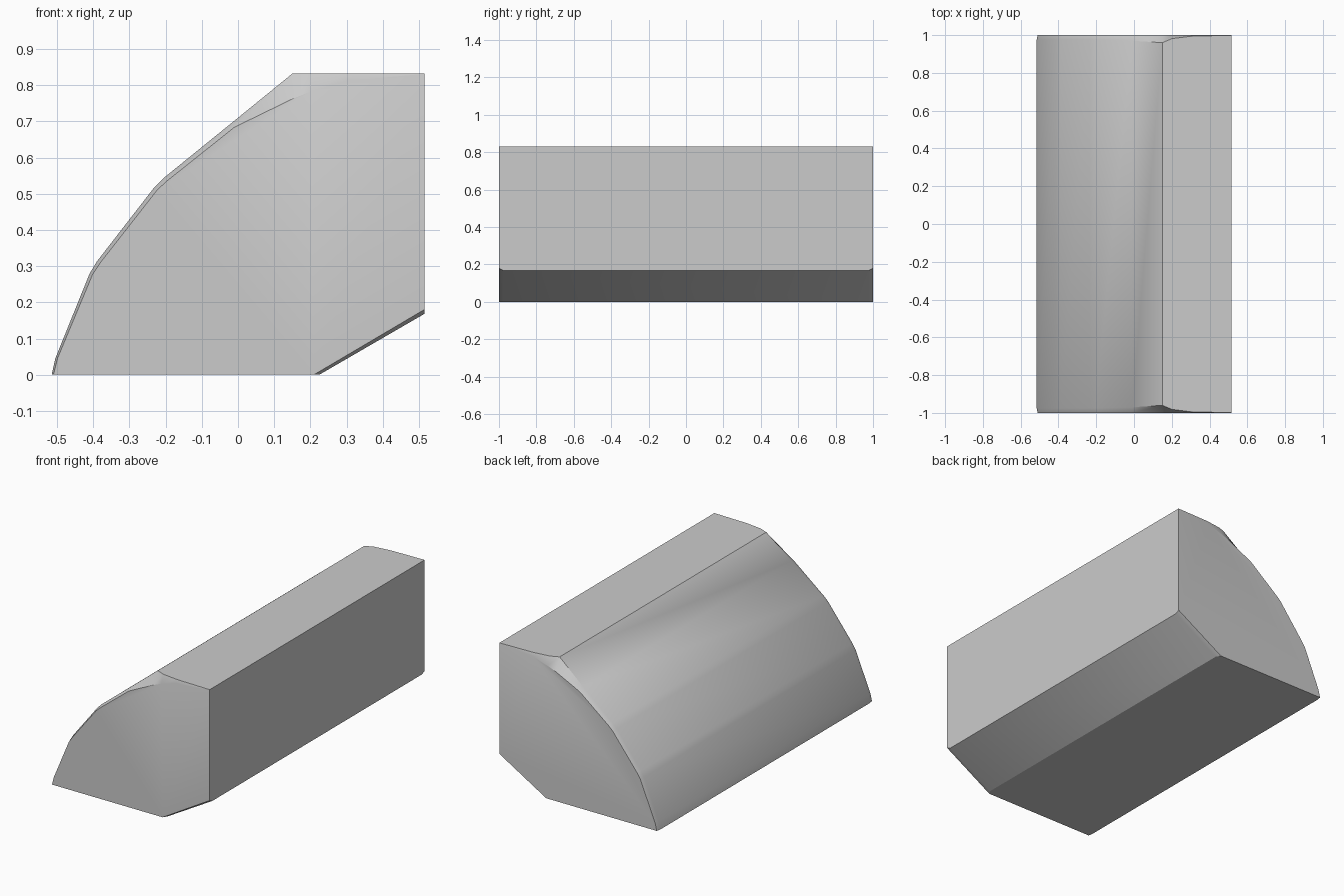
import bpy, bmesh

# Cross-section stations: body x, z, y where the rounded edge begins, then end-face x, z
STATIONS = [
    (-0.515, 0.00, 0.975, -0.510, 0.00),
    (-0.505, 0.045, 0.975, -0.499, 0.045),
    (-0.410, 0.28, 0.975, -0.402, 0.277),
    (-0.390, 0.313, 0.975, -0.381, 0.309),
    (-0.232, 0.517, 0.975, -0.223, 0.511),
    (-0.205, 0.544, 0.975, -0.197, 0.535),
    (-0.010, 0.702, 0.97, -0.010, 0.684),
    (0.150, 0.832, 0.96, 0.150, 0.762),
    (0.200, 0.832, 0.981, 0.200, 0.782),
    (0.300, 0.832, 0.994, 0.300, 0.812),
    (0.515, 0.832, 0.999, 0.515, 0.831),
    (0.515, 0.168, 0.975, 0.515, 0.180),
    (0.225, 0.00, 0.975, 0.210, 0.00),
]

# Loft the block through four rings and cap both ends
bm = bmesh.new()
rings = []
for end, side in ((True, -1), (False, -1), (False, 1), (True, 1)):
    rings.append([bm.verts.new((ex, side, ez) if end else (x, side * y, z))
                  for x, z, y, ex, ez in STATIONS])
n = len(STATIONS)
for a, b in zip(rings, rings[1:]):
    for i in range(n):
        j = (i + 1) % n
        bm.faces.new((a[i], a[j], b[j], b[i]))
bm.faces.new(rings[0])
bm.faces.new(rings[-1])
bmesh.ops.recalc_face_normals(bm, faces=bm.faces)

mesh = bpy.data.meshes.new("curved_block")
bm.to_mesh(mesh)
bm.free()
block = bpy.data.objects.new("curved_block", mesh)
bpy.context.collection.objects.link(block)

# Soft facets on the curved side, crisp edges elsewhere
bpy.context.view_layer.objects.active = block
block.select_set(True)
bpy.ops.object.shade_smooth_by_angle(angle=0.5)
